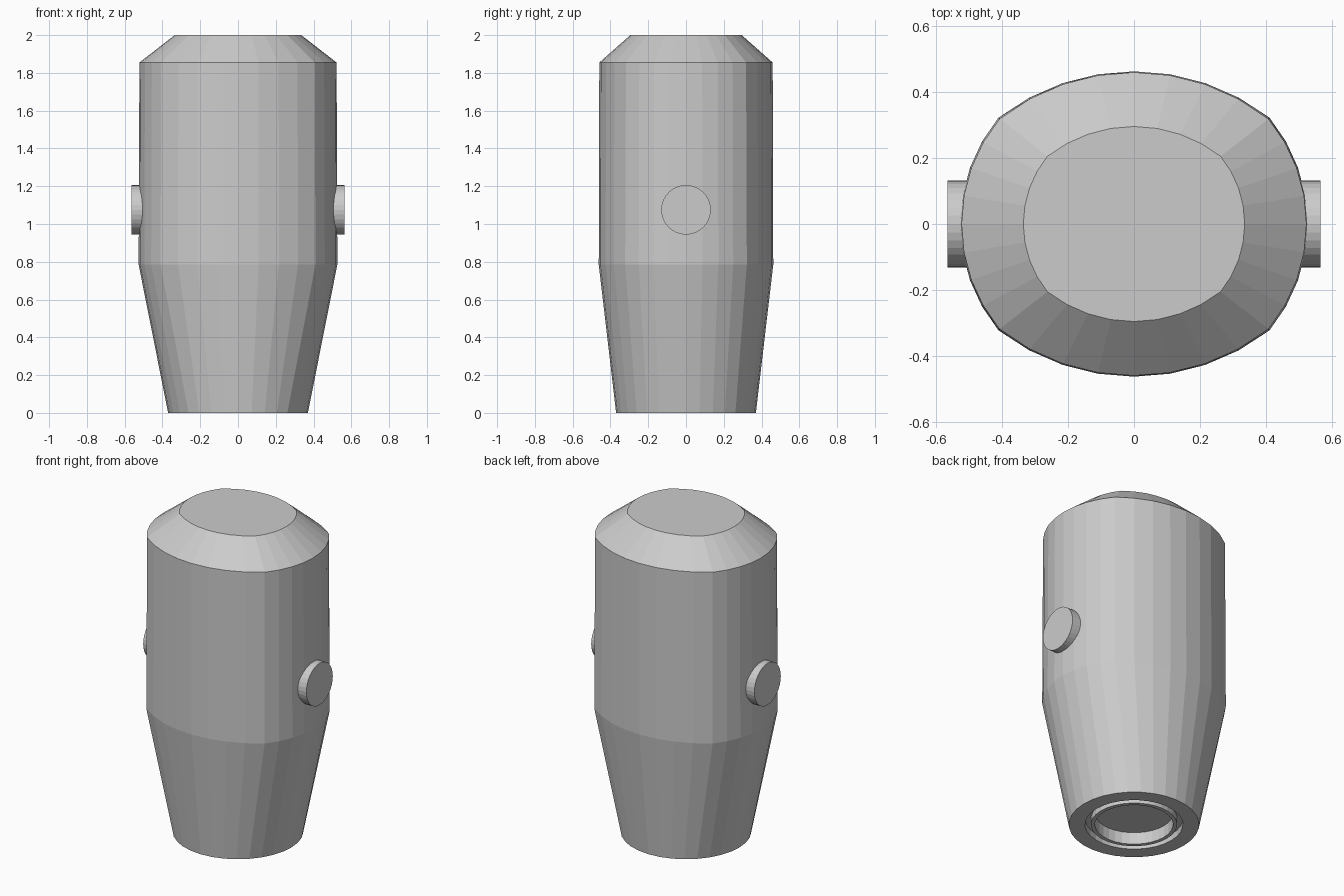
import bpy, bmesh, math
from mathutils import Matrix

if "Cube" in bpy.data.objects:
    bpy.data.objects.remove(bpy.data.objects["Cube"])

SEG = 8  # facets per side of the four-arc cross-section


def section(half_x, half_y, corner_x, corner_y):
    """Closed outline made of four shallow arcs meeting at the corners."""
    def arc(reach, cx, cy):
        s = reach - cx
        radius = (cy * cy + s * s) / (2 * s)
        ang = math.asin(min(1, cy / radius))
        return [(reach - radius + radius * math.cos(t), radius * math.sin(t))
                for t in (-ang + 2 * ang * i / SEG for i in range(SEG))]
    side = arc(half_x, corner_x, corner_y)
    front = arc(half_y, corner_y, corner_x)
    return (side + [(-v, u) for u, v in front]
            + [(-u, -v) for u, v in side] + [(v, -u) for u, v in front])


def circle(r):
    c = r * math.sqrt(0.5)
    return section(r, r, c, c)


def add_object(name, bm):
    bmesh.ops.recalc_face_normals(bm, faces=bm.faces)
    mesh = bpy.data.meshes.new(name)
    bm.to_mesh(mesh)
    bm.free()
    obj = bpy.data.objects.new(name, mesh)
    bpy.context.collection.objects.link(obj)
    return obj


# Body: chamfered top, straight upper part, taper to a round base with socket
rings = [
    (2.00, section(0.335, 0.295, 0.262, 0.205)),
    (1.855, section(0.522, 0.459, 0.407, 0.318)),
    (0.785, section(0.526, 0.462, 0.410, 0.322)),
    (0.00, circle(0.37)),
    (0.00, circle(0.278)),   # groove around the socket lip
    (0.04, circle(0.278)),
    (0.04, circle(0.245)),
    (0.00, circle(0.245)),
    (0.00, circle(0.222)),   # socket
    (0.075, circle(0.222)),
]
bm = bmesh.new()
loops = [[bm.verts.new((x, y, z)) for x, y in pts] for z, pts in rings]
for a, b in zip(loops, loops[1:]):
    n = len(a)
    for i in range(n):
        j = (i + 1) % n
        bm.faces.new((a[i], a[j], b[j], b[i]))
bm.faces.new(loops[0])
bm.faces.new(loops[-1])
add_object("body", bm)

# Side pins
for name, sign in (("right_pin", 1), ("left_pin", -1)):
    bm = bmesh.new()
    bmesh.ops.create_cone(
        bm, cap_ends=True, segments=32, radius1=0.131, radius2=0.131, depth=0.085,
        matrix=Matrix.Translation((sign * 0.5225, 0, 1.075))
        @ Matrix.Rotation(math.pi / 2, 4, 'Y'))
    add_object(name, bm)
